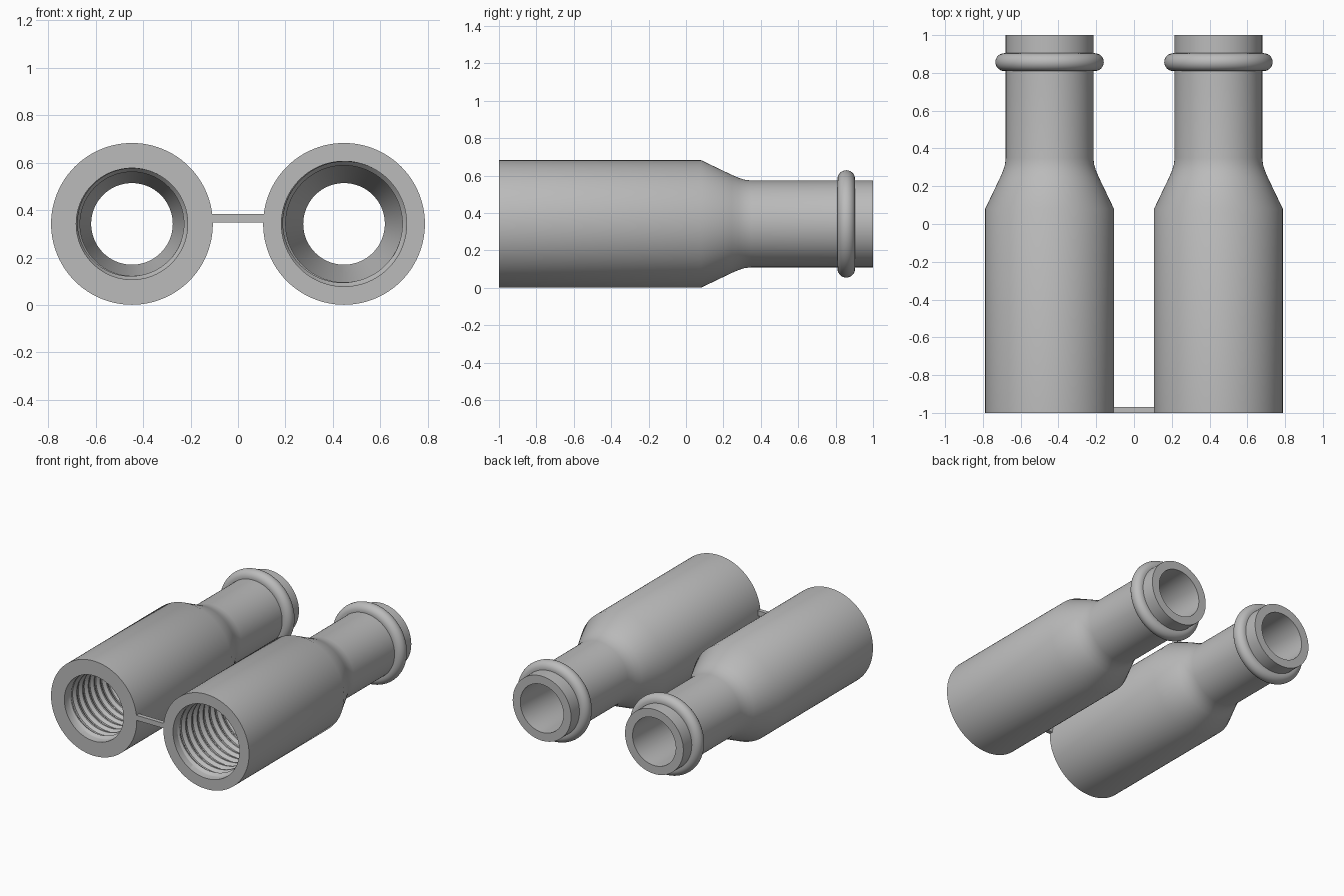
import bpy, bmesh, math

cube = bpy.data.objects.get("Cube")
if cube:
    bpy.data.objects.remove(cube, do_unlink=True)

SEG = 96
AXIS_X, AXIS_Z = 0.447, 0.342
THREAD_START, THREAD_END = -0.95, -0.03
PITCH = 0.066

grey = bpy.data.materials.new("plain grey")
grey.use_nodes = True
colour = (0.5, 0.5, 0.5, 1)
grey.diffuse_color = colour
grey.node_tree.nodes["Principled BSDF"].inputs["Base Color"].default_value = colour


def finish(bm, name):
    bmesh.ops.remove_doubles(bm, verts=bm.verts, dist=0.00002)
    bmesh.ops.recalc_face_normals(bm, faces=bm.faces)
    mesh = bpy.data.meshes.new(name)
    bm.to_mesh(mesh)
    bm.free()
    mesh.materials.append(grey)
    obj = bpy.data.objects.new(name, mesh)
    bpy.context.collection.objects.link(obj)
    return obj


def skin(bm, rows):
    """Join neighbouring rows of (radius, y) points around the axis."""
    verts = []
    for row in rows:
        verts.append([bm.verts.new((r * math.cos(math.tau * i / SEG), y,
                                    r * math.sin(math.tau * i / SEG)))
                      for i, (r, y) in enumerate(row)])
    for a, b in zip(verts, verts[1:]):
        for i in range(SEG):
            bm.faces.new((a[i], a[i + 1], b[i + 1], b[i]))


def bottle_adapter(name, x, mouth, depth):
    bm = bmesh.new()
    # Outside: body, shoulder and neck
    profile = [(mouth, THREAD_START), (mouth, -1), (0.341, -1), (0.341, 0.08),
               (0.262, 0.245), (0.246, 0.282), (0.236, 0.315), (0.232, 0.35)]
    # Rounded bead around the neck
    profile.append((0.232, 0.81))
    for k in range(17):
        a = math.pi * (k / 16 - 0.5)
        profile.append((0.24 + 0.047 * math.cos(a), 0.857 + 0.047 * math.sin(a)))
    # Rim, inner bore and funnel
    profile += [(0.232, 0.904), (0.232, 1), (0.172, 1), (0.172, 0.27),
                (mouth, 0.08), (mouth, THREAD_END)]
    skin(bm, [[p] * (SEG + 1) for p in profile])

    # Helical thread inside the socket
    crest = (0, 0, 0.5, 1, 1, 0.5)
    n = len(crest)
    rows = []
    for j in range(-n, math.ceil((THREAD_END - THREAD_START) / PITCH * n) + 1):
        row = []
        for i in range(SEG + 1):
            y = THREAD_START + PITCH * (j / n + i / SEG)
            y = min(max(y, THREAD_START), THREAD_END)
            fade = min(1, (y - THREAD_START) / 0.03, (THREAD_END - y) / 0.03)
            row.append((mouth - depth * crest[j % n] * fade, y))
        rows.append(row)
    skin(bm, rows)

    obj = finish(bm, name)
    obj.location = (x, 0, AXIS_Z)
    bpy.ops.object.select_all(action="DESELECT")
    obj.select_set(True)
    bpy.context.view_layer.objects.active = obj
    bpy.ops.object.shade_smooth_by_angle(angle=math.radians(30))


bottle_adapter("right_adapter", -AXIS_X, 0.235, 0.016)
bottle_adapter("left_adapter", AXIS_X, 0.264, 0.018)

# Thin strip joining the two mouths
bm = bmesh.new()
bmesh.ops.create_cube(bm, size=1)
bmesh.ops.scale(bm, vec=(0.23, 0.03, 0.036), verts=bm.verts)
strip = finish(bm, "joining_strip")
strip.location = (0, -0.985, 0.365)
